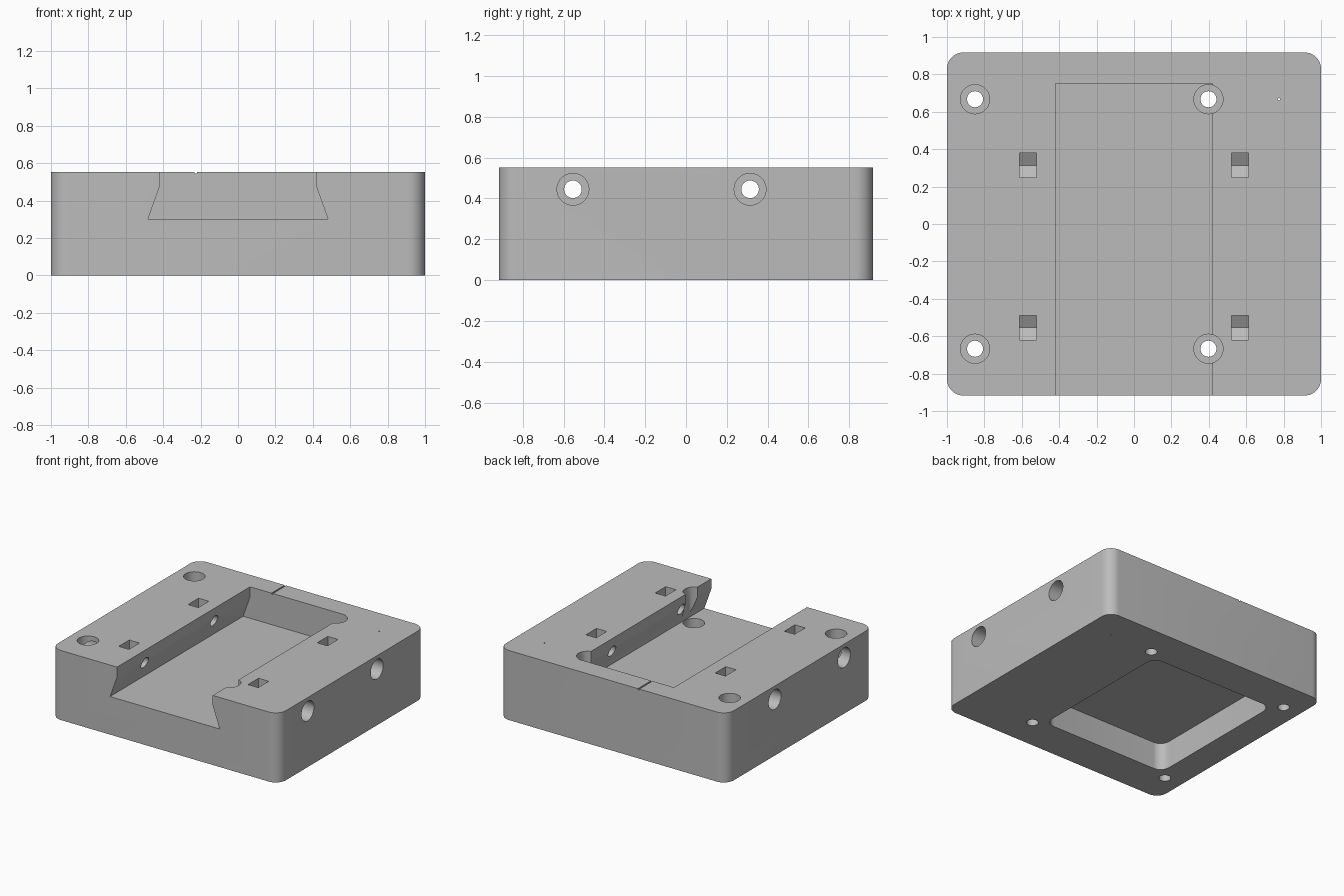
import bpy, bmesh, math
from mathutils import Matrix, Vector

if "Cube" in bpy.data.objects:
    bpy.data.objects.remove(bpy.data.objects["Cube"])

HX, HY, H = 1.0, 0.917, 0.552


def finish(name, bm):
    bmesh.ops.recalc_face_normals(bm, faces=bm.faces[:])
    me = bpy.data.meshes.new(name)
    bm.to_mesh(me)
    bm.free()
    ob = bpy.data.objects.new(name, me)
    bpy.context.collection.objects.link(ob)
    return ob


def box(name, lo, hi, radius=0):
    """Box between two corners, with optional rounded vertical edges."""
    bm = bmesh.new()
    lo, hi = Vector(lo), Vector(hi)
    bmesh.ops.create_cube(bm, size=1, matrix=Matrix.Translation((lo + hi) / 2)
                          @ Matrix.Diagonal((*(hi - lo), 1)))
    if radius:
        upright = [e for e in bm.edges
                   if (e.verts[0].co.xy - e.verts[1].co.xy).length < 1e-5]
        bmesh.ops.bevel(bm, geom=upright, offset=radius, segments=10,
                        profile=0.5, affect='EDGES')
    return finish(name, bm)


def cylinder(name, a, b, r, sides=40):
    a, b = Vector(a), Vector(b)
    bm = bmesh.new()
    rot = (b - a).to_track_quat('Z', 'Y').to_matrix().to_4x4()
    bmesh.ops.create_cone(bm, cap_ends=True, segments=sides, radius1=r, radius2=r,
                          depth=(b - a).length,
                          matrix=Matrix.Translation((a + b) / 2) @ rot)
    return finish(name, bm)


def prism(name, points, direction):
    """Extrude a closed outline along a direction."""
    bm = bmesh.new()
    face = bm.faces.new([bm.verts.new(p) for p in points])
    ext = bmesh.ops.extrude_face_region(bm, geom=[face], use_keep_orig=True)
    bmesh.ops.translate(bm, vec=direction,
                        verts=[v for v in ext['geom'] if isinstance(v, bmesh.types.BMVert)])
    return finish(name, bm)


# Main block with rounded corners
block = box("mounting_block", (-HX, -HY, 0), (HX, HY, H), 0.088)
cutters = []

# Dovetail slot, open at the front
profile = [(-0.481, 0.302), (0.481, 0.302), (0.42, 0.472), (0.42, 0.65),
           (-0.42, 0.65), (-0.42, 0.472)]
cutters.append(prism("dovetail_cutter", [(x, -1.1, z) for x, z in profile],
                     (0, 1.1 + 0.751, 0)))

# Rounded pocket underneath
cutters.append(box("pocket_cutter", (-0.775, -0.61, -0.1), (0.323, 0.61, 0.217), 0.08))

# Four vertical counterbored screw holes
for x in (-0.85, 0.398):
    for y in (-0.667, 0.667):
        cutters.append(cylinder("screw_bore", (x, y, 0.15), (x, y, 0.7), 0.078))
        cutters.append(cylinder("screw_hole", (x, y, -0.1), (x, y, 0.3), 0.043))

# Clamp screw holes through both rails, with nut traps from above
for y in (-0.554, 0.314):
    for s in (-1, 1):
        cutters.append(cylinder("clamp_bore", (s * 1.1, y, 0.445), (s * 0.75, y, 0.445), 0.078))
        cutters.append(cylinder("clamp_hole", (s * 0.8, y, 0.445), (s * 0.3, y, 0.445), 0.043))
        hexagon = [(-0.066, 0.7), (-0.066, 0.407), (0, 0.369), (0.066, 0.407), (0.066, 0.7)]
        cutters.append(prism("nut_cutter", [(s * 0.567 - 0.045, y + dy, z) for dy, z in hexagon],
                             (0.09, 0, 0)))

# Alignment groove behind the slot and a pin-sized vent hole
cutters.append(box("groove_cutter", (-0.232, 0.7, H - 0.008), (-0.22, 1.1, 0.7)))
cutters.append(cylinder("vent_cutter", (0.775, 0.667, -0.1), (0.775, 0.667, 0.7), 0.006, 12))

# Cut everything, then drop the cutters
for c in cutters:
    c.hide_render = True
    mod = block.modifiers.new(c.name, 'BOOLEAN')
    mod.operation = 'DIFFERENCE'
    mod.solver = 'EXACT'
    mod.object = c
deps = bpy.context.evaluated_depsgraph_get()
mesh = bpy.data.meshes.new_from_object(block.evaluated_get(deps))
block.modifiers.clear()
block.data = mesh
mesh.name = "mounting_block"
for c in cutters:
    bpy.data.objects.remove(c, do_unlink=True)

# Single grey material
grey = bpy.data.materials.new("grey")
grey.diffuse_color = (0.5, 0.5, 0.5, 1)
grey.use_nodes = True
grey.node_tree.nodes["Principled BSDF"].inputs["Base Color"].default_value = grey.diffuse_color
mesh.materials.clear()
mesh.materials.append(grey)
for p in mesh.polygons:
    p.material_index = 0

bpy.context.view_layer.objects.active = block
block.select_set(True)
bpy.ops.object.shade_smooth_by_angle(angle=math.radians(30))
